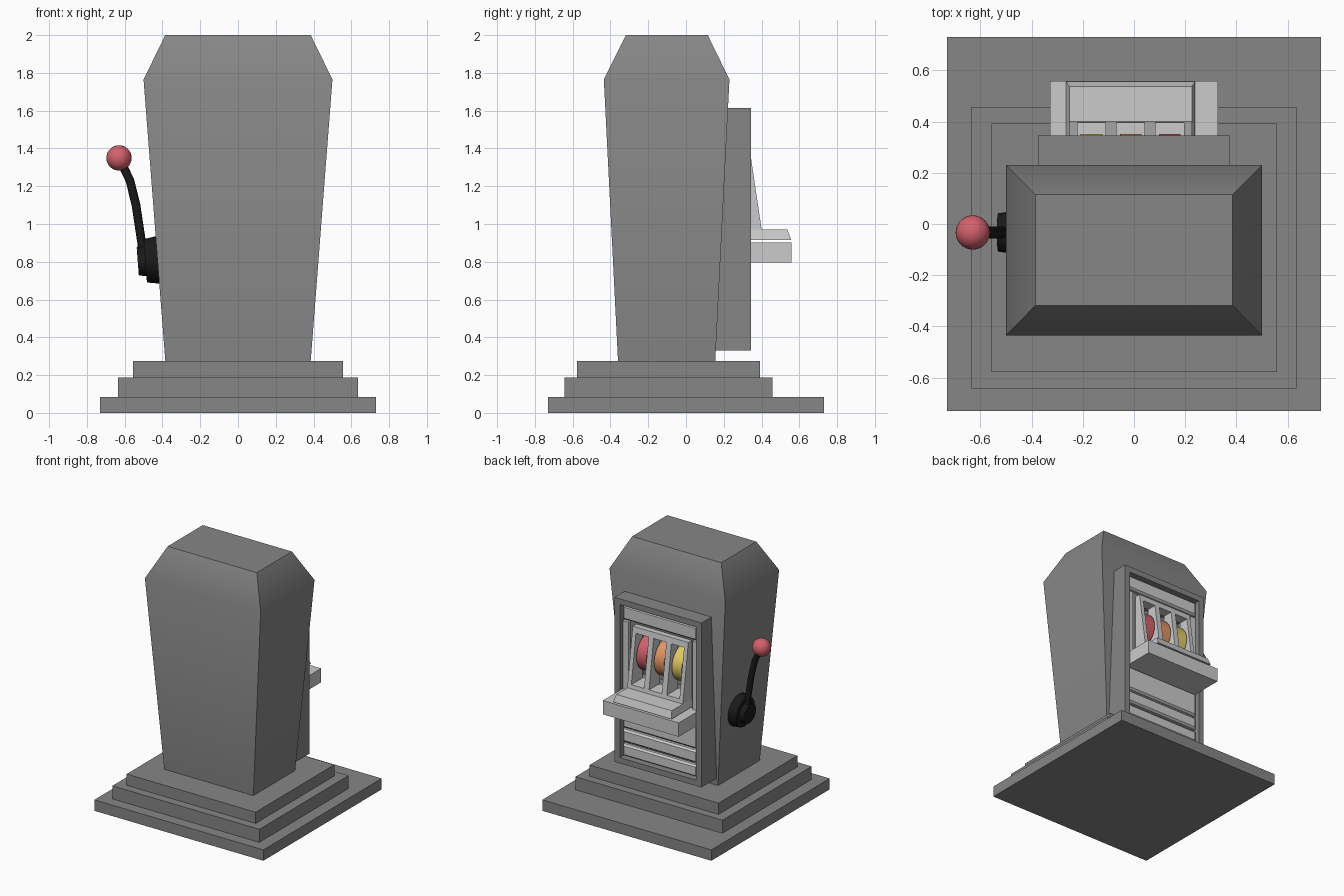
import bpy, bmesh
from math import radians
from mathutils import Vector

if "Cube" in bpy.data.objects:
    bpy.data.objects.remove(bpy.data.objects["Cube"])


def material(name, rgb):
    m = bpy.data.materials.new(name)
    m.diffuse_color = (*rgb, 1)
    m.use_nodes = True
    m.node_tree.nodes["Principled BSDF"].inputs["Base Color"].default_value = m.diffuse_color
    return m


DARK = material("dark_grey", (0.24, 0.24, 0.24))
LIGHT = material("light_grey", (0.55, 0.55, 0.55))
BLACK = material("black", (0.01, 0.01, 0.01))
RED = material("red", (0.65, 0.12, 0.15))
ORANGE = material("orange", (0.75, 0.3, 0.13))
YELLOW = material("yellow", (0.75, 0.6, 0.13))


def smooth(o, angle=35):
    bpy.ops.object.select_all(action='DESELECT')
    o.select_set(True)
    bpy.context.view_layer.objects.active = o
    bpy.ops.object.shade_smooth_by_angle(angle=radians(angle))


def loft(name, rings, mat=None, axis='Z'):
    """Stacked rectangles (a0, a1, b0, b1, level); axis Y uses x,z rectangles."""
    bm = bmesh.new()
    loops = []
    for a0, a1, b0, b1, h in rings:
        pts = [(a0, b0), (a1, b0), (a1, b1), (a0, b1)]
        loops.append([bm.verts.new((a, b, h) if axis == 'Z' else (a, h, b)) for a, b in pts])
    for lo, hi in zip(loops, loops[1:]):
        for i in range(4):
            j = (i + 1) % 4
            bm.faces.new((lo[i], lo[j], hi[j], hi[i]))
    bm.faces.new(loops[0])
    bm.faces.new(loops[-1])
    bmesh.ops.recalc_face_normals(bm, faces=bm.faces)
    me = bpy.data.meshes.new(name)
    bm.to_mesh(me)
    bm.free()
    o = bpy.data.objects.new(name, me)
    bpy.context.collection.objects.link(o)
    if mat:
        me.materials.append(mat)
    return o


def box(name, x0, x1, y0, y1, z0, z1, mat=None):
    return loft(name, [(x0, x1, y0, y1, z0), (x0, x1, y0, y1, z1)], mat)


def cut(o, *bounds):
    c = box("cutter", *bounds)
    c.hide_render = True
    m = o.modifiers.new("cut", 'BOOLEAN')
    m.operation, m.solver, m.object = 'DIFFERENCE', 'EXACT', c
    bpy.context.view_layer.objects.active = o
    bpy.ops.object.modifier_apply(modifier="cut")
    bpy.data.objects.remove(c)


def disc(name, r1, r2, depth, loc, direction, mat, sides):
    bpy.ops.mesh.primitive_cone_add(vertices=sides, radius1=r1, radius2=r2, depth=depth, location=loc)
    o = bpy.context.object
    o.name = name
    o.rotation_euler = Vector(direction).to_track_quat('Z', 'Y').to_euler()
    o.data.materials.append(mat)
    smooth(o)
    return o


# stepped base
box("base_step_low", -0.73, 0.73, -0.73, 0.73, 0, 0.085, DARK)
box("base_step_mid", -0.635, 0.635, -0.643, 0.457, 0.085, 0.187, DARK)
box("base_step_top", -0.557, 0.557, -0.578, 0.393, 0.187, 0.275, DARK)

# tapered cabinet with chamfered crown
cabinet = loft("cabinet", [(-0.385, 0.385, -0.36, 0.155, 0.275),
                           (-0.5, 0.5, -0.435, 0.23, 1.765),
                           (-0.385, 0.385, -0.318, 0.115, 2.0)], DARK)
smooth(cabinet)

# door frame with a recess and a reel cavity
door = box("door_frame", -0.375, 0.375, 0.14, 0.345, 0.33, 1.615, DARK)
cut(door, -0.33, 0.33, 0.29, 0.5, 0.375, 1.57)
cut(door, -0.245, 0.225, 0.2, 0.5, 1.0, 1.4)

# raised panels in the recess
for name, z0, z1 in [("header_panel", 1.45, 1.56), ("lower_panel", 0.605, 0.79),
                     ("middle_slat", 0.495, 0.59), ("bottom_slat", 0.385, 0.475)]:
    loft(name, [(-0.325, 0.325, z0, z1, 0.28), (-0.325, 0.325, z0, z1, 0.31),
                (-0.31, 0.31, z0 + 0.012, z1 - 0.012, 0.325)], LIGHT, 'Y')
for side, x in (("left", -0.3), ("right", 0.3)):
    box(side + "_door_post", x - 0.025, x + 0.025, 0.28, 0.315, 0.9, 1.435, LIGHT)

# sloping reel surround with three windows
CX = -0.013
surround = loft("reel_surround", [(CX - 0.24, CX + 0.24, 0.26, 0.402, 0.96),
                                  (CX - 0.24, CX + 0.24, 0.26, 0.333, 1.425)], LIGHT)
reels = [("red_reel", 0.153, RED), ("orange_reel", 0, ORANGE), ("yellow_reel", -0.153, YELLOW)]
for name, dx, mat in reels:
    cut(surround, CX + dx - 0.055, CX + dx + 0.055, 0.2, 0.5, 1.0, 1.38)
    disc(name, 0.14, 0.14, 0.085, (CX + dx, 0.212, 1.2), (1, 0, 0), mat, 40)

# shelf and bevelled sill
box("shelf", -0.328, 0.328, 0.28, 0.558, 0.795, 0.903, LIGHT)
loft("sill", [(CX - 0.252, CX + 0.252, 0.28, 0.557, 0.915),
              (CX - 0.24, CX + 0.24, 0.28, 0.537, 0.97)], LIGHT)

# lever hub
LY = -0.033
out = Vector((-1, 0, -0.077)).normalized()
hub = Vector((-0.426, LY, 0.81))
disc("lever_plate", 0.13, 0.115, 0.09, hub + out * 0.02, out, BLACK, 16)
disc("lever_hub", 0.085, 0.075, 0.07, hub + out * 0.07, out, BLACK, 16)

# curved lever arm
cu = bpy.data.curves.new("lever_arm", 'CURVE')
cu.dimensions = '3D'
cu.bevel_depth = 0.023
cu.bevel_resolution = 2
cu.use_fill_caps = True
path = [(-0.505, 0.8), (-0.51, 0.9), (-0.54, 1.1), (-0.572, 1.23), (-0.63, 1.35)]
sp = cu.splines.new('POLY')
sp.points.add(len(path) - 1)
for p, (x, z) in zip(sp.points, path):
    p.co = (x, LY, z, 1)
arm = bpy.data.objects.new("lever_arm", cu)
bpy.context.collection.objects.link(arm)
cu.materials.append(BLACK)

# lever knob
bpy.ops.mesh.primitive_uv_sphere_add(segments=32, ring_count=16, radius=0.067, location=(-0.63, LY, 1.35))
knob = bpy.context.object
knob.name = "lever_knob"
knob.data.materials.append(RED)
smooth(knob)
